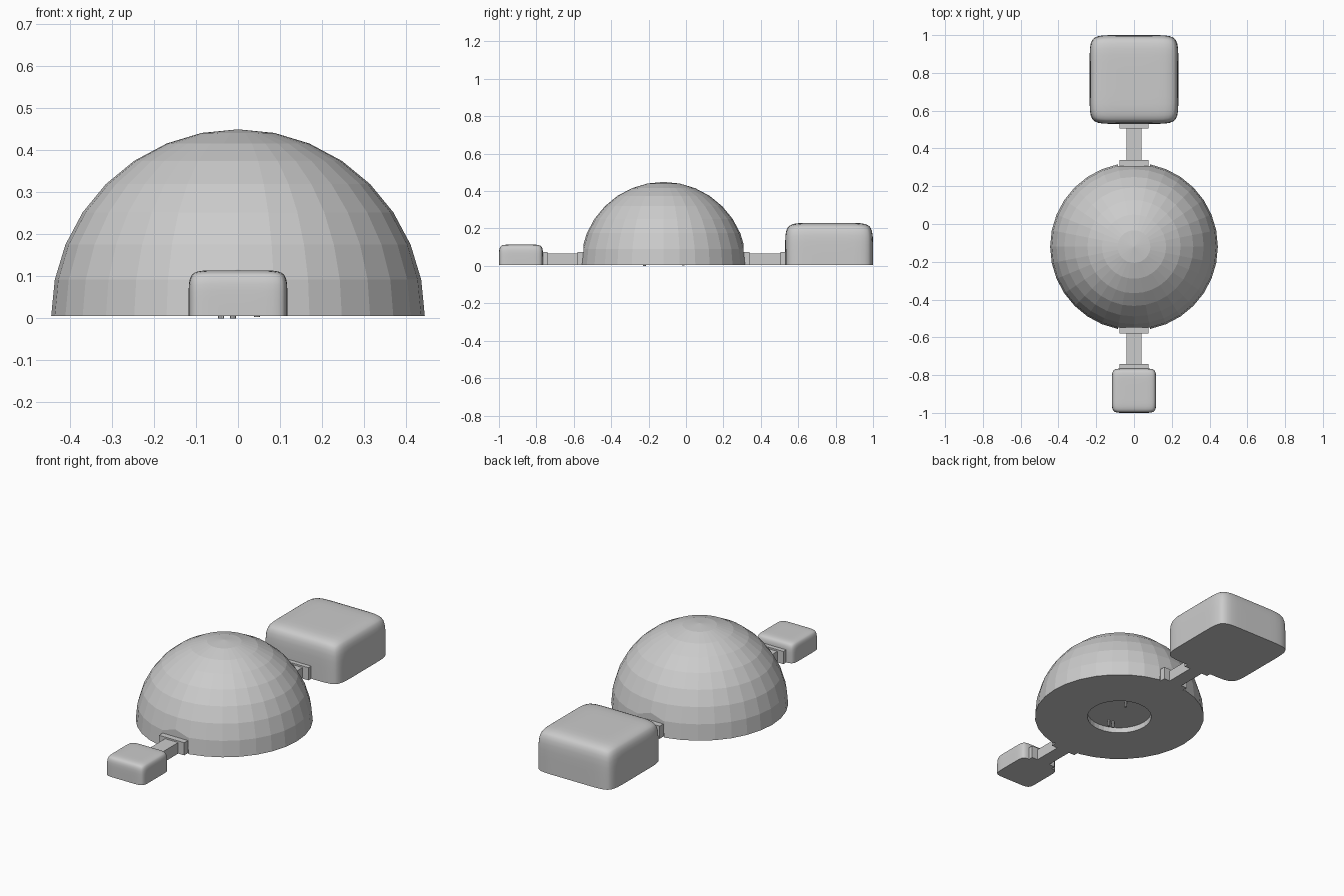
import bpy, bmesh, math
from mathutils import Matrix, Vector

if "Cube" in bpy.data.objects:
    bpy.data.objects.remove(bpy.data.objects["Cube"])

BASE = 0.005
DOME_Y, DOME_R = -0.12, 0.444


def finish(name, bm):
    bmesh.ops.recalc_face_normals(bm, faces=bm.faces)
    me = bpy.data.meshes.new(name)
    bm.to_mesh(me)
    bm.free()
    ob = bpy.data.objects.new(name, me)
    bpy.context.collection.objects.link(ob)
    return ob


def halve(bm):
    # keep the upper half and close the underside
    low = [v for v in bm.verts if v.co.z < -1e-4]
    bmesh.ops.delete(bm, geom=low, context='VERTS')
    rim = [e for e in bm.edges if e.is_boundary]
    bmesh.ops.contextual_create(bm, geom=rim)


def box(name, x0, x1, y0, y1, z0, z1):
    bm = bmesh.new()
    m = Matrix.Translation(((x0 + x1) / 2, (y0 + y1) / 2, (z0 + z1) / 2))
    m = m @ Matrix.Diagonal((x1 - x0, abs(y1 - y0), z1 - z0, 1))
    bmesh.ops.create_cube(bm, size=1, matrix=m)
    return finish(name, bm)


def cylinder(name, x, y, r, z0, z1, sides):
    bm = bmesh.new()
    bmesh.ops.create_cone(bm, cap_ends=True, segments=sides, radius1=r, radius2=r,
                          depth=z1 - z0, matrix=Matrix.Translation((x, y, (z0 + z1) / 2)))
    return finish(name, bm)


def cut(target, cutter):
    cutter.hide_render = True
    mod = target.modifiers.new("cut", 'BOOLEAN')
    mod.operation, mod.solver, mod.object = 'DIFFERENCE', 'EXACT', cutter
    bpy.context.view_layer.objects.active = target
    bpy.ops.object.modifier_apply(modifier=mod.name)
    bpy.data.objects.remove(cutter)


def soft_block(name, y, half, height):
    # upper half of a softly bulging rounded cube
    bm = bmesh.new()
    bmesh.ops.create_cube(bm, size=2)
    bmesh.ops.subdivide_edges(bm, edges=bm.edges[:], cuts=15, use_grid_fill=True)
    for v in bm.verts:
        p = Vector([math.sin(c * math.pi / 2) for c in v.co])
        p /= sum(abs(c) ** 8 for c in p) ** (1 / 8)
        v.co = (p.x * half, p.y * half, p.z * height)
    halve(bm)
    bmesh.ops.translate(bm, verts=bm.verts, vec=(0, y, BASE))
    ob = finish(name, bm)
    bpy.ops.object.select_all(action='DESELECT')
    ob.select_set(True)
    bpy.context.view_layer.objects.active = ob
    bpy.ops.object.shade_smooth_by_angle(angle=math.radians(40))
    return ob


# Faceted dome
bm = bmesh.new()
bmesh.ops.create_uvsphere(bm, u_segments=32, v_segments=16, radius=DOME_R)
halve(bm)
bmesh.ops.translate(bm, verts=bm.verts, vec=(0, DOME_Y, BASE))
dome = finish("dome", bm)

# Flat seats for the connectors and round recess underneath
cut(dome, box("front_cutter", -0.085, 0.085, -0.8, -0.548, -0.1, 0.126))
cut(dome, box("back_cutter", -0.085, 0.085, 0.308, 0.6, -0.1, 0.126))
cut(dome, cylinder("recess_cutter", 0, DOME_Y, 0.168, -0.1, 0.035, 32))

# Small pins in the recess
for i, (x, y, z) in enumerate([(-0.04, -0.22, 0), (-0.012, -0.222, 0), (0.045, -0.015, 0.003)]):
    cylinder(f"recess_pin_{i}", x, y, 0.007, z, 0.04, 8)

# Large and small end blocks
soft_block("large_block", 0.765, 0.235, 0.225)
soft_block("small_block", -0.8825, 0.1175, 0.109)

# Connector bars with a flange at each end
for side, (y0, y1) in {"front": (-0.775, -0.546), "back": (0.306, 0.54)}.items():
    box(f"{side}_bar", -0.04, 0.04, y0, y1, BASE, 0.066)
    box(f"{side}_flange_a", -0.077, 0.077, y0, y0 + 0.034, BASE, 0.075)
    box(f"{side}_flange_b", -0.077, 0.077, y1 - 0.034, y1, BASE, 0.075)
